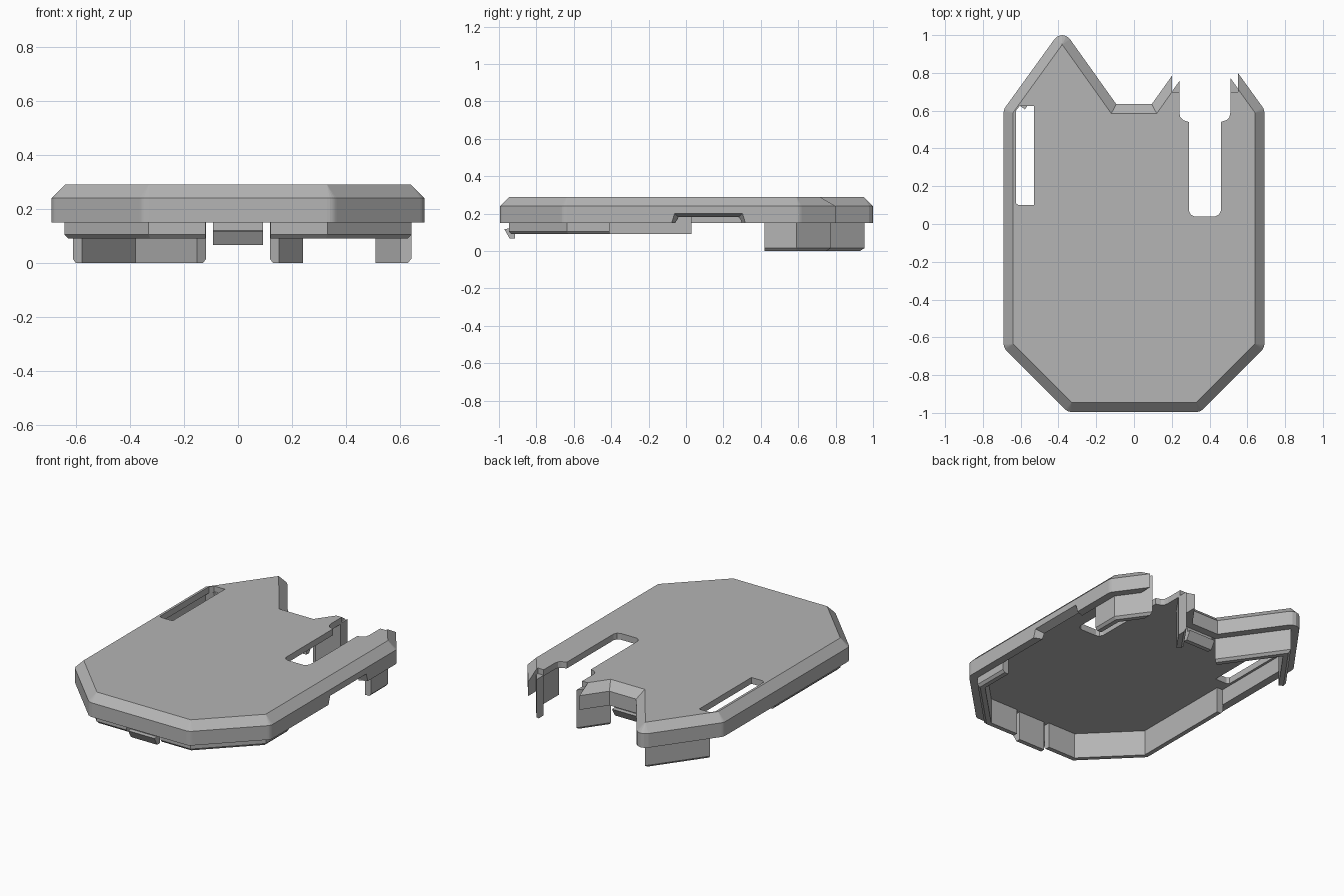
import bpy, bmesh, math
from mathutils import Vector

cube = bpy.data.objects.get("Cube")
if cube:
    bpy.data.objects.remove(cube, do_unlink=True)

grey = bpy.data.materials.new("plain grey")
grey.use_nodes = True
grey.diffuse_color = (0.46, 0.46, 0.46, 1)
grey.node_tree.nodes["Principled BSDF"].inputs["Base Color"].default_value = (0.46, 0.46, 0.46, 1)


def loft(name, rings):
    """Closed solid through matching rings of points, capped at both ends."""
    bm = bmesh.new()
    loops = [[bm.verts.new(p) for p in ring] for ring in rings]
    n = len(loops[0])
    for a, b in zip(loops, loops[1:]):
        for i in range(n):
            j = (i + 1) % n
            bm.faces.new((a[i], a[j], b[j], b[i]))
    bm.faces.new(loops[0][::-1])
    bm.faces.new(loops[-1])
    bmesh.ops.remove_doubles(bm, verts=bm.verts, dist=1e-5)
    bmesh.ops.recalc_face_normals(bm, faces=bm.faces)
    mesh = bpy.data.meshes.new(name)
    bm.to_mesh(mesh)
    bm.free()
    mesh.materials.append(grey)
    obj = bpy.data.objects.new(name, mesh)
    bpy.context.collection.objects.link(obj)
    return obj


def prism(name, outline, z0, z1):
    return loft(name, [[(x, y, z) for x, y in outline] for z in (z0, z1)])


def box(name, x0, x1, y0, y1, z0, z1):
    return prism(name, [(x0, y0), (x1, y0), (x1, y1), (x0, y1)], z0, z1)


def cut(obj, cutter):
    cutter.hide_render = True
    mod = obj.modifiers.new("cut", "BOOLEAN")
    mod.operation = "DIFFERENCE"
    mod.solver = "EXACT"
    mod.object = cutter
    bpy.context.view_layer.objects.active = obj
    bpy.ops.object.modifier_apply(modifier=mod.name)


def normal(a, b):
    d = (Vector(b) - Vector(a)).normalized()
    return Vector((d.y, -d.x))


def mitre(n1, n2):
    return (n1 + n2) / (1 + n1.dot(n2))


def grow(points, d, steps=5):
    """Offset a closed outline outwards, rounding the convex corners."""
    out = []
    for i, p in enumerate(points):
        n1 = normal(points[i - 1], p)
        n2 = normal(p, points[(i + 1) % len(points)])
        turn = math.atan2(n1.x * n2.y - n1.y * n2.x, n1.dot(n2))
        for k in range(steps):
            if turn > 0:
                a = math.atan2(n1.y, n1.x) + turn * k / (steps - 1)
                off = Vector((math.cos(a), math.sin(a)))
            else:
                off = mitre(n1, n2)
            out.append(Vector(p) + off * d)
    return out


def lip(name, path, z0):
    """Thin wall swept along an open path, chamfered on its lower outer edge."""
    section = [(0.002, 0.255), (0.002, z0 + 0.015), (-0.012, z0), (-0.04, z0), (-0.04, 0.255)]
    norms = [normal(a, b) for a, b in zip(path, path[1:])]
    rings = []
    for i, p in enumerate(path):
        m = mitre(norms[max(i - 1, 0)], norms[min(i, len(norms) - 1)])
        rings.append([(p[0] + m.x * d, p[1] + m.y * d, z) for d, z in section])
    return loft(name, rings)


# Cover shell: rounded rim, chamfered top, hollow underside
half = [(0.33, -0.945), (0.64, -0.635), (0.64, 0.59), (0.38, 0.95), (0.12, 0.585)]
inner = half + [(-x, y) for x, y in reversed(half)]
outer = grow(inner, 0.05)
shell = loft("cover_shell", [
    [(x, y, 0.15) for x, y in outer],
    [(x, y, 0.24) for x, y in outer],
    [(x, y, 0.29) for x, y in grow(inner, 0)]])
cut(shell, prism("cavity_cutter", inner, 0.0, 0.25))

# Long slot through the left-hand edge
cut(shell, prism("side_slot_cutter", [
    (-0.61, 0.10), (-0.53, 0.10), (-0.53, 0.625), (-0.605, 0.625),
    (-0.625, 0.60), (-0.625, 0.11)], -0.1, 0.4))

# Stepped slot open to the back, and the missing tip around it
right_half = [(0.43, 0.04), (0.45, 0.05), (0.46, 0.07), (0.46, 0.54),
              (0.49, 0.55), (0.505, 0.565), (0.51, 0.59), (0.51, 1.1)]
slot_outline = right_half + [(0.75 - x, y) for x, y in reversed(right_half)]
back_slot = prism("back_slot_cutter", slot_outline, -0.1, 0.4)
cut(shell, back_slot)
cut(shell, box("tip_cutter", 0.20, 0.55, 0.70, 1.1, 0.1, 0.4))


# Finger notch under the rim, narrowing inwards
def arch(x, grow_by):
    side = [(0.17, 0.10), (0.17, 0.155), (0.155, 0.175), (0.13, 0.175)]
    prof = [(y + grow_by, z + (grow_by if z > 0.16 else 0)) for y, z in side]
    prof += [(-y, z) for y, z in reversed(prof)]
    return [(x, 0.12 + y, z) for y, z in prof]


cut(shell, loft("notch_cutter", [arch(0.62, -0.002), arch(0.70, 0.03)]))

# Locating lips: shallow at the front, deep at the back
lip("front_right_lip", [(0.12, -0.945), (0.33, -0.945), (0.64, -0.635), (0.64, -0.41)], 0.09)
lip("front_left_lip", [(-0.64, 0.03), (-0.64, -0.635), (-0.33, -0.945), (-0.12, -0.945)], 0.09)
lip("back_left_lip", [(-0.12, 0.585), (-0.38, 0.95), (-0.61, 0.63)], 0.0)
back_lip = lip("back_right_lip", [(0.64, 0.42), (0.64, 0.59), (0.38, 0.95), (0.12, 0.585)], 0.0)
cut(back_lip, back_slot)

# Snap clips with a barb, at the front and in the back valley
for name, y0, s in (("front_clip", -0.945, -1), ("back_clip", 0.585, 1)):
    prof = [(0.002, 0.255), (0.002, 0.12), (0.027, 0.118), (-0.002, 0.067),
            (-0.03, 0.067), (-0.03, 0.255)]
    loft(name, [[(x, y0 + s * d, z) for d, z in prof] for x in (-0.092, 0.092)])

# Remove the used cutters
for obj in list(bpy.data.objects):
    if obj.name.endswith("_cutter"):
        bpy.data.objects.remove(obj, do_unlink=True)
